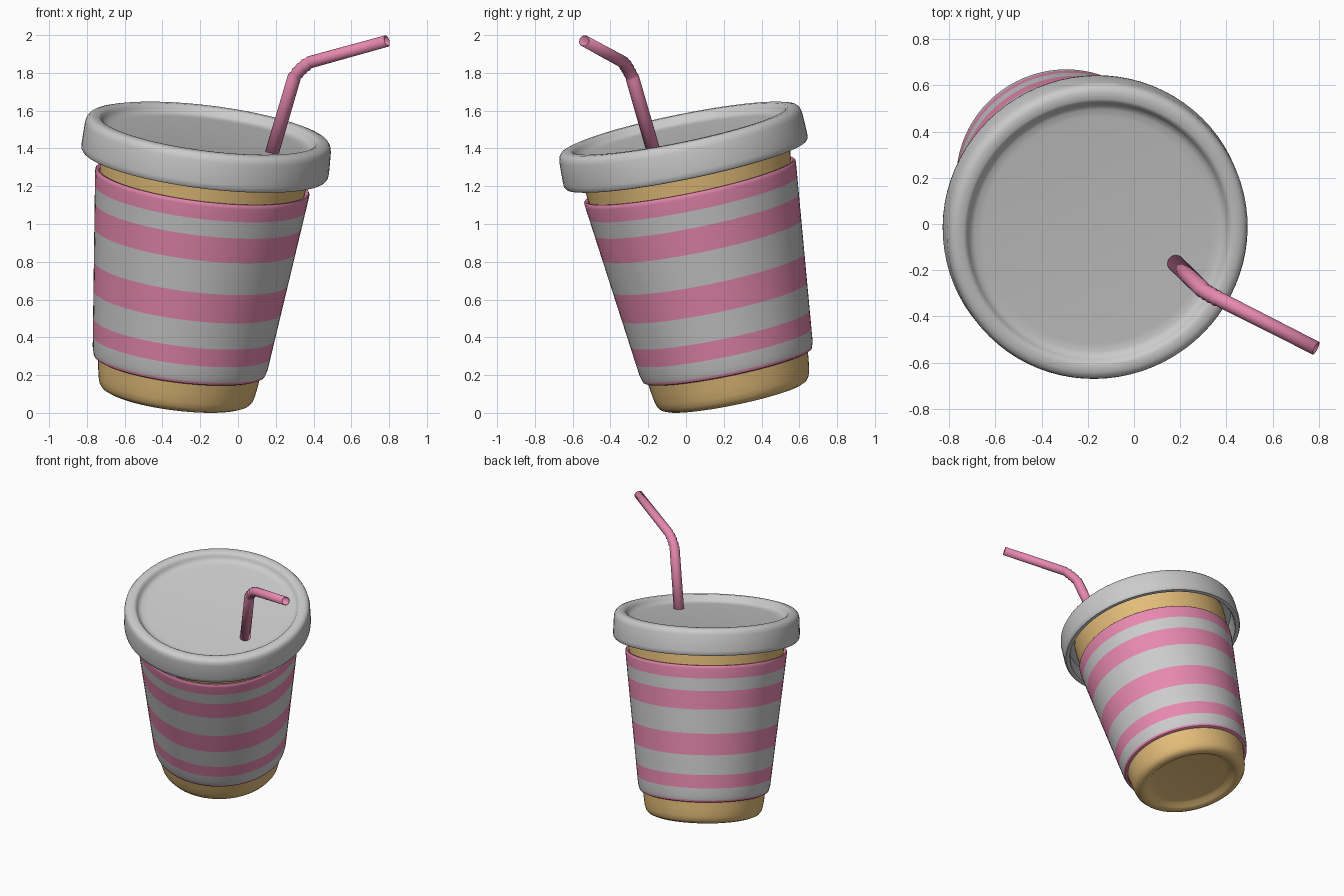
import bpy, bmesh, math
from mathutils import Vector, Matrix

if "Cube" in bpy.data.objects:
    bpy.data.objects.remove(bpy.data.objects["Cube"])

# The whole cup leans along one axis from the centre of its base
AXIS = Vector((0.125, -0.205, 1)).normalized()
BASE = Vector((-0.331, 0.254, 0.085))
LEAN = Matrix.Translation(BASE) @ Vector((0, 0, 1)).rotation_difference(AXIS).to_matrix().to_4x4()


def material(name, rgb):
    m = bpy.data.materials.new(name)
    m.diffuse_color = (*rgb, 1)
    m.use_nodes = True
    m.node_tree.nodes["Principled BSDF"].inputs["Base Color"].default_value = m.diffuse_color
    return m


pink = material("pink", (0.80, 0.25, 0.43))
tan = material("tan", (0.76, 0.50, 0.19))
grey = material("grey", (0.6, 0.6, 0.6))


def lathe(name, profile, mats=(), bands=None, closed=True, n=80):
    """Spin (radius, height) points around the leaning axis."""
    bm = bmesh.new()
    rings = []
    for r, h in profile:
        if r == 0:
            rings.append([bm.verts.new((0, 0, h))] * n)
        else:
            rings.append([bm.verts.new((r * math.cos(2 * math.pi * i / n),
                                        r * math.sin(2 * math.pi * i / n), h)) for i in range(n)])
    count = len(rings) if closed else len(rings) - 1
    for k in range(count):
        a, b = rings[k], rings[(k + 1) % len(rings)]
        for i in range(n):
            j = (i + 1) % n
            f = bm.faces.new(list(dict.fromkeys((a[i], a[j], b[j], b[i]))))
            f.smooth = True
            f.material_index = bands.get(k, 0) if bands else 0
    bmesh.ops.recalc_face_normals(bm, faces=bm.faces)
    bm.transform(LEAN)
    me = bpy.data.meshes.new(name)
    bm.to_mesh(me)
    bm.free()
    me.set_sharp_from_angle(angle=math.radians(40))
    for m in mats:
        me.materials.append(m)
    ob = bpy.data.objects.new(name, me)
    bpy.context.collection.objects.link(ob)
    return ob


# Paper cup: recessed underside, rounded foot, tapered wall, open inside the lid
lathe("cup", [(0, 0.035), (0.27, 0.035), (0.305, 0.028), (0.33, 0.008), (0.35, 0.001),
              (0.372, 0.002), (0.395, 0.012), (0.410, 0.032), (0.418, 0.06), (0.426, 0.11),
              (0.562, 1.30), (0.562, 1.37), (0.545, 1.37), (0.535, 1.25), (0.41, 0.10),
              (0.38, 0.06), (0, 0.06)], [tan], closed=False)

# Striped sleeve: outer wall split at the stripe edges
edges = [0.215, 0.275, 0.373, 0.52, 0.678, 0.856, 0.993, 1.085, 1.155]
outer = [(0.463 + 0.109 * (h - 0.17), h) for h in edges]
sleeve = [(0.436, 0.168), (0.447, 0.168), (0.456, 0.173), (0.461, 0.187)] + outer + [
    (0.571, 1.172), (0.566, 1.179), (0.557, 1.179), (0.548, 1.172)]
lathe("striped_sleeve", sleeve, [pink, grey], {k: 1 for k in (3, 4, 6, 8, 10)})

# Lid: rounded skirt, raised rim, dished top and hollow underside
lathe("lid", [(0, 1.408), (0.50, 1.408), (0.535, 1.411), (0.555, 1.420), (0.566, 1.437),
              (0.575, 1.452), (0.588, 1.459), (0.618, 1.459), (0.638, 1.453), (0.650, 1.438),
              (0.656, 1.415), (0.660, 1.30), (0.658, 1.278), (0.650, 1.267), (0.636, 1.264),
              (0.622, 1.268), (0.615, 1.28), (0.610, 1.38), (0, 1.38)], closed=False)

# Bent straw: two straight lengths joined by a ribbed elbow
low, high = Vector((0.298, -0.285, 1.778)), Vector((0.382, -0.332, 1.857))
mid = (low + high) / 2 + Vector((-0.008, -0.001, 0.009))
path = [(Vector((0.166, -0.156, 1.33)), 0.037), (low, 0.036)]
RIBS = 8
for i in range(1, RIBS):
    t = i / RIBS
    p = low * (1 - t) ** 2 + mid * 2 * t * (1 - t) + high * t * t
    path.append((p, 0.036 if i % 2 == 0 else 0.031))
path += [(high, 0.033), (Vector((0.788, -0.538, 1.969)), 0.031)]

curve = bpy.data.curves.new("straw_path", "CURVE")
curve.dimensions = "3D"
curve.bevel_depth = 1
curve.bevel_resolution = 6
spline = curve.splines.new("POLY")
spline.points.add(len(path) - 1)
for point, (co, r) in zip(spline.points, path):
    point.co = (*co, 1)
    point.radius = r
helper = bpy.data.objects.new("straw_helper", curve)
bpy.context.collection.objects.link(helper)
bpy.context.view_layer.update()
mesh = bpy.data.meshes.new_from_object(helper.evaluated_get(bpy.context.evaluated_depsgraph_get()))
bpy.data.objects.remove(helper)
mesh.materials.clear()
mesh.materials.append(pink)
mesh.shade_smooth()
straw = bpy.data.objects.new("straw", mesh)
bpy.context.collection.objects.link(straw)
shell = straw.modifiers.new("wall", "SOLIDIFY")
shell.thickness = 0.005
shell.offset = -1
